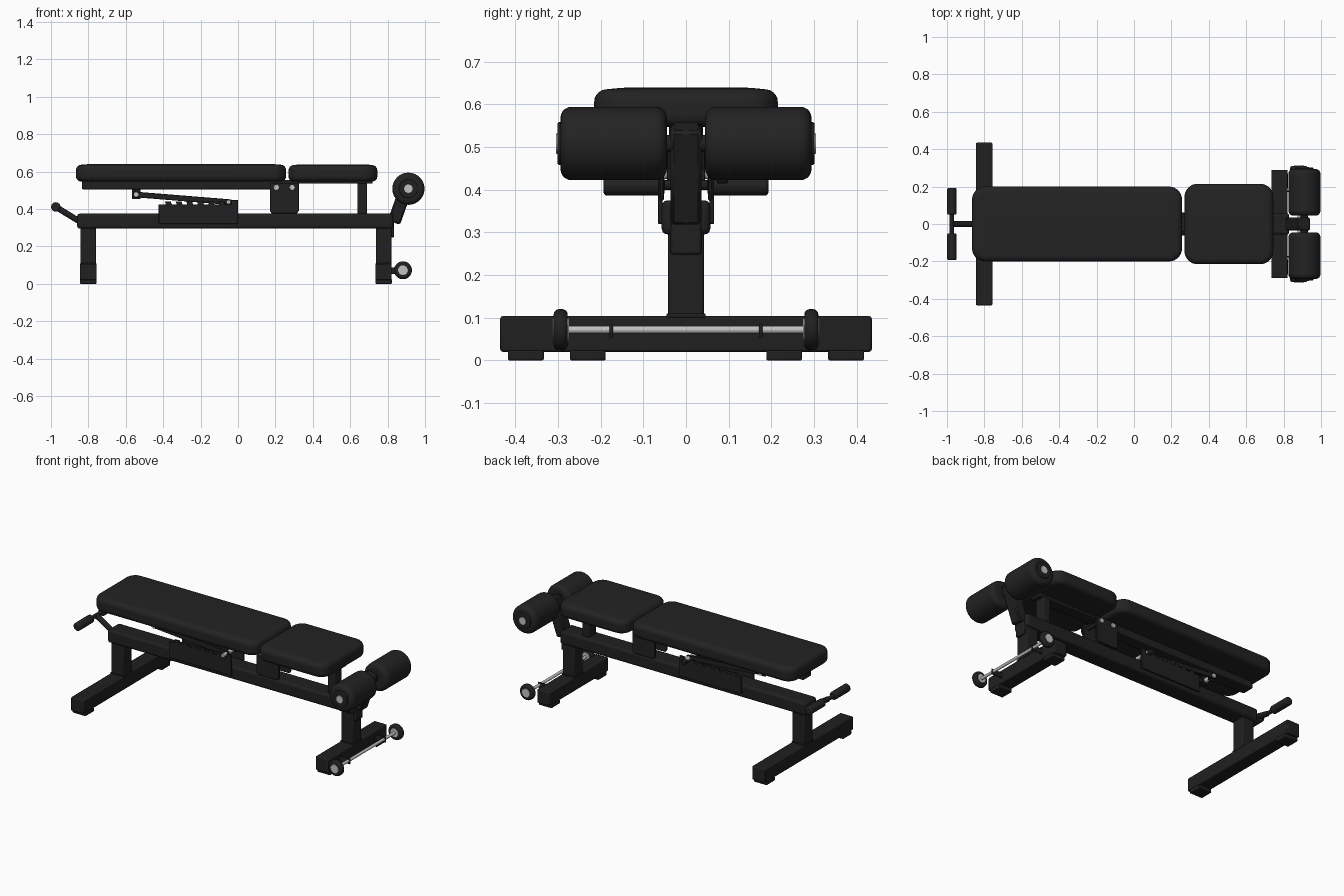
import bpy, bmesh, math
from mathutils import Vector

if "Cube" in bpy.data.objects:
    bpy.data.objects.remove(bpy.data.objects["Cube"])


def material(name, v):
    m = bpy.data.materials.new(name)
    m.diffuse_color = (v, v, v, 1)
    m.use_nodes = True
    m.node_tree.nodes["Principled BSDF"].inputs["Base Color"].default_value = m.diffuse_color
    return m


FRAME = material("frame black", 0.0145)
PAD = material("upholstery black", 0.0165)
METAL = material("bare steel", 0.55)


def finish(name, bm, mat, bevel=0.0, segs=2, angle=40):
    bmesh.ops.recalc_face_normals(bm, faces=bm.faces)
    me = bpy.data.meshes.new(name)
    bm.to_mesh(me)
    bm.free()
    me.materials.append(mat)
    ob = bpy.data.objects.new(name, me)
    bpy.context.collection.objects.link(ob)
    if bevel:
        b = ob.modifiers.new("bevel", 'BEVEL')
        b.width, b.segments = bevel, segs
        b.limit_method, b.angle_limit = 'ANGLE', math.radians(angle)
    bpy.ops.object.select_all(action='DESELECT')
    ob.select_set(True)
    bpy.context.view_layer.objects.active = ob
    bpy.ops.object.shade_smooth_by_angle(angle=math.radians(35))
    return ob


def box_bm(x, y, z):
    bm = bmesh.new()
    bmesh.ops.create_cube(bm, size=1)
    for v in bm.verts:
        for i, (a, b) in enumerate((x, y, z)):
            v.co[i] = a if v.co[i] < 0 else b
    return bm


def box(name, x, y, z, mat=FRAME, bevel=0.006, segs=2):
    return finish(name, box_bm(x, y, z), mat, bevel, segs)


def rod(name, p, q, r, mat=FRAME, bevel=0.0, n=32, segs=3):
    """Cylinder from p to q."""
    p, q = Vector(p), Vector(q)
    bm = bmesh.new()
    bmesh.ops.create_cone(bm, cap_ends=True, segments=n, radius1=r, radius2=r, depth=(q - p).length)
    rot = (q - p).to_track_quat('Z', 'Y').to_matrix()
    for v in bm.verts:
        v.co = rot @ v.co + (p + q) / 2
    return finish(name, bm, mat, bevel, segs)


def plate(name, pts, y0, y1, mat=FRAME, bevel=0.002):
    """Profile in the xz plane, extruded from y0 to y1."""
    bm = bmesh.new()
    f = bm.faces.new([bm.verts.new((x, y0, z)) for x, z in pts])
    g = bmesh.ops.extrude_face_region(bm, geom=[f])
    for v in g["geom"]:
        if isinstance(v, bmesh.types.BMVert):
            v.co.y = y1
    return finish(name, bm, mat, bevel, 1)


def beam(p, q, w):
    """Profile of a slanted bar of width w between two xz points."""
    p, q = Vector(p), Vector(q)
    d = (q - p).normalized() * w / 2
    n = Vector((-d.y, d.x))
    return [p + n - d, p - n - d, q - n + d, q + n + d]


def pad(name, x, w, z, top):
    bm = box_bm(x, (-w, w), z)
    up = [e for e in bm.edges if abs(e.verts[0].co.z - e.verts[1].co.z) > 0.01]
    bmesh.ops.bevel(bm, geom=up, offset=0.07, segments=8, profile=0.5, affect='EDGES')
    lid = max(bm.faces, key=lambda f: f.calc_center_median().z)
    # slightly crowned top
    bmesh.ops.inset_region(bm, faces=[lid], thickness=0.06)
    for v in lid.verts:
        v.co.z = top
    return finish(name, bm, PAD, 0.026, 5, 50)


# Upholstery
pad("back_pad", (-0.866, 0.257), 0.2, (0.547, 0.634), 0.639)
pad("seat_pad", (0.27, 0.745), 0.215, (0.547, 0.632), 0.638)

# Main beam and pad rails
box("main_beam", (-0.86, 0.83), (-0.057, 0.057), (0.295, 0.375), bevel=0.014, segs=3)
box("back_pad_rail", (-0.835, 0.2), (-0.04, 0.04), (0.505, 0.552))
box("seat_rail", (0.2, 0.72), (-0.04, 0.04), (0.535, 0.555))
box("seat_post", (0.64, 0.69), (-0.035, 0.035), (0.37, 0.545))

# Legs, cross feet and rubber feet
for name, xa, xb, w in (("rear", -0.845, -0.757, 0.435), ("front", 0.735, 0.822, 0.29)):
    box(name + "_leg", (xa + 0.002, xb - 0.002), (-0.042, 0.042), (0.1, 0.3))
    box(name + "_weld_collar", (xa, xb), (-0.046, 0.046), (0.1, 0.11), bevel=0.003)
    box(name + "_cross_foot", (xa, xb), (-w, w), (0.02, 0.104))
    for s in (-1, 1):
        y = sorted((s * (w - 0.102), s * (w - 0.018)))
        box(name + "_rubber_foot", (xa - 0.001, xb + 0.001), y, (0, 0.024), bevel=0.004)

# Transport wheels on an axle
WX, WZ = 0.882, 0.072
rod("wheel_axle", (WX, -0.28, WZ), (WX, 0.28, WZ), 0.009, METAL)
for s in (-1, 1):
    rod("wheel", (WX, s * 0.277, WZ), (WX, s * 0.31, WZ), 0.048, FRAME, 0.012)
    rod("wheel_hub", (WX, s * 0.274, WZ), (WX, s * 0.313, WZ), 0.027, METAL, 0.002)
    box("axle_bracket", (0.815, 0.895), (s * 0.175 - 0.004, s * 0.175 + 0.004), (0.052, 0.087), bevel=0.003)

# Leg rollers on a slanted arm
RX, RZ = 0.911, 0.508
plate("roller_arm", beam((0.9, 0.515), (0.845, 0.36), 0.07), -0.036, 0.036, bevel=0.008)
box("arm_mount", (0.815, 0.835), (-0.036, 0.036), (0.248, 0.37))
rod("roller_axle", (RX, -0.3, RZ), (RX, 0.3, RZ), 0.02)
for s in (-1, 1):
    rod("foam_roller", (RX, s * 0.045, RZ), (RX, s * 0.294, RZ), 0.086, PAD, 0.026, 40, 5)
    rod("roller_cap", (RX, s * 0.285, RZ), (RX, s * 0.301, RZ), 0.05, FRAME, 0.004)
    rod("roller_bolt", (RX, s * 0.29, RZ), (RX, s * 0.305, RZ), 0.024, METAL, 0.002, 12)

# Hinge bracket with bolts
for s in (-1, 1):
    plate("hinge_plate", [(0.18, 0.375), (0.315, 0.375), (0.325, 0.39), (0.325, 0.54),
                          (0.17, 0.54), (0.17, 0.39)], s * 0.052, s * 0.062)
    for x in (0.205, 0.29):
        rod("hinge_bolt", (x, s * 0.06, 0.515), (x, s * 0.07, 0.515), 0.015, METAL, 0.002, 12)
for x in (0.205, 0.29):
    rod("hinge_pin", (x, -0.06, 0.515), (x, 0.06, 0.515), 0.012)

# Toothed ladder plates
teeth = [(-0.425, 0.32), (-0.425, 0.425)]
for i in range(6):
    x = -0.385 + i * 0.057
    teeth += [(x, 0.425), (x - 0.006, 0.441), (x + 0.026, 0.441), (x + 0.03, 0.425)]
teeth += [(-0.035, 0.425), (-0.035, 0.447), (0, 0.447), (0, 0.32)]
for s in (-1, 1):
    plate("ladder_plate", teeth, s * 0.055, s * 0.066, bevel=0.0015)

# Adjusting strut, its bracket and pins
for s in (-1, 1):
    plate("strut_bar", beam((-0.545, 0.477), (-0.05, 0.437), 0.03), s * 0.032, s * 0.045)
    box("strut_bracket", (-0.568, -0.52), sorted((s * 0.022, s * 0.031)), (0.452, 0.53), bevel=0.003)
rod("strut_pivot_pin", (-0.545, -0.052, 0.477), (-0.545, 0.052, 0.477), 0.014, METAL, 0.002, 16)
rod("ladder_pin", (-0.05, -0.08, 0.437), (-0.05, 0.08, 0.437), 0.012, METAL, 0.002, 16)
rod("ladder_pin_knob", (-0.05, 0.072, 0.43), (-0.05, 0.098, 0.43), 0.016, FRAME, 0.004, 20)

# Rear carrying handle
HX, HZ = -0.974, 0.411
rod("handle_stem", (-0.85, 0, 0.335), (HX, 0, HZ), 0.016)
rod("handle_bar", (HX, -0.18, HZ), (HX, 0.18, HZ), 0.012)
for s in (-1, 1):
    rod("handle_grip", (HX, s * 0.05, HZ), (HX, s * 0.193, HZ), 0.025, PAD, 0.008)
